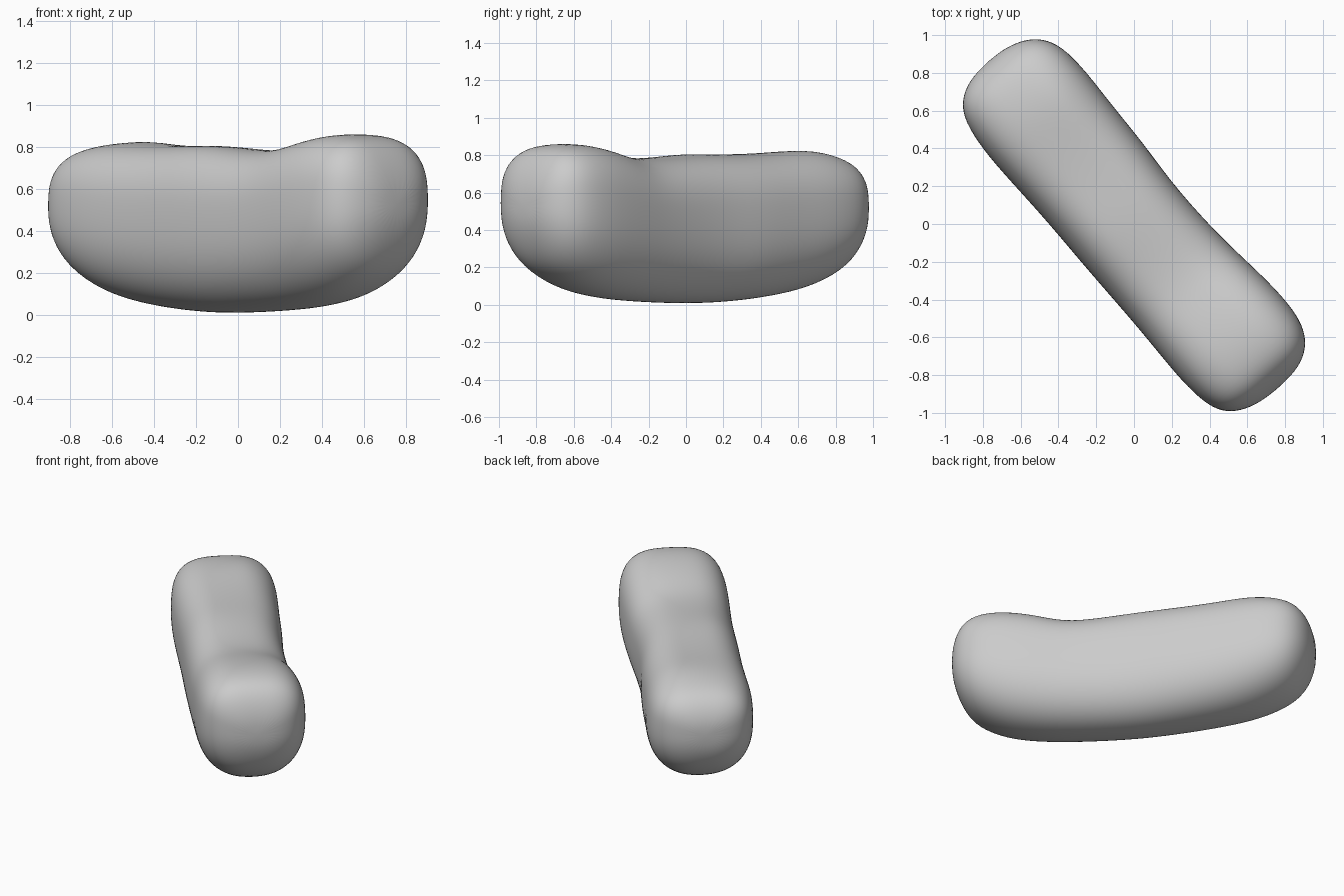
import bpy, bmesh
from math import cos, sin, pi, exp, copysign
from mathutils import Vector

if "Cube" in bpy.data.objects:
    bpy.data.objects.remove(bpy.data.objects["Cube"])

AXIS = Vector((0.655, -0.755, 0))    # along the loaf, back to front
SIDE = Vector((0.755, 0.655, 0))     # across the loaf
RING = 32

# Stations: distance along axis, edge on each side, underside, top
STATIONS = [
    (-1.15, -0.13, 0.10, 0.42, 0.61),
    (-1.12, -0.22, 0.20, 0.33, 0.69),
    (-1.06, -0.29, 0.28, 0.23, 0.76),
    (-0.96, -0.33, 0.33, 0.15, 0.80),
    (-0.78, -0.35, 0.34, 0.08, 0.82),
    (-0.55, -0.345, 0.325, 0.04, 0.81),
    (-0.30, -0.34, 0.32, 0.015, 0.80),
    (-0.05, -0.345, 0.297, 0.005, 0.80),
    (0.20, -0.345, 0.297, 0.01, 0.785),
    (0.42, -0.345, 0.31, 0.02, 0.785),
    (0.60, -0.35, 0.33, 0.035, 0.83),
    (0.80, -0.355, 0.345, 0.07, 0.865),
    (0.96, -0.34, 0.335, 0.14, 0.86),
    (1.06, -0.30, 0.29, 0.22, 0.82),
    (1.12, -0.22, 0.22, 0.33, 0.73),
    (1.15, -0.12, 0.13, 0.43, 0.63),
]


def power(v, n):
    return copysign(abs(v) ** (2 / n), v)


def lump(s, n, cs, cn, size, height):
    return height * exp(-((s - cs) ** 2 + (n - cn) ** 2) / size ** 2)


def ring_point(station, i):
    s, left, right, low, high = station
    a = 2 * pi * i / RING
    c, k = cos(a), sin(a)
    shape = 2.9 if k > 0 else 2.3
    mid = low + (high - low) * 0.53
    n = (left + right) / 2 + (right - left) / 2 * power(c, shape)
    z = mid + ((high - mid) if k > 0 else (mid - low)) * power(k, shape)
    # Soft uneven lumps on the upper surface
    if k > 0:
        z += k * (lump(s, n, -0.75, 0.12, 0.16, 0.02)
                  + lump(s, n, -0.12, -0.2, 0.2, 0.02)
                  + lump(s, n, 0.38, 0.25, 0.17, -0.025))
    return AXIS * s + SIDE * n + Vector((0, 0, z))


# Loft the body through its rings and close both ends
bm = bmesh.new()
rings = [[bm.verts.new(ring_point(st, i)) for i in range(RING)] for st in STATIONS]
for a, b in zip(rings, rings[1:]):
    for i in range(RING):
        j = (i + 1) % RING
        bm.faces.new((a[i], a[j], b[j], b[i]))
for ring, s in ((rings[0], -1.157), (rings[-1], 1.157)):
    tip = bm.verts.new(AXIS * s + Vector((0, 0, 0.525)))
    for i in range(RING):
        bm.faces.new((ring[i], ring[(i + 1) % RING], tip))
bmesh.ops.recalc_face_normals(bm, faces=bm.faces)
mesh = bpy.data.meshes.new("loaf_body")
bm.to_mesh(mesh)
bm.free()
body = bpy.data.objects.new("loaf_body", mesh)
bpy.context.collection.objects.link(body)

# Smooth surface
for face in mesh.polygons:
    face.use_smooth = True
sub = body.modifiers.new("smooth", 'SUBSURF')
sub.levels = sub.render_levels = 2

# Plain grey
grey = bpy.data.materials.new("plain_grey")
grey.use_nodes = True
colour = (0.6, 0.6, 0.6, 1)
grey.diffuse_color = colour
grey.node_tree.nodes["Principled BSDF"].inputs["Base Color"].default_value = colour
mesh.materials.append(grey)
